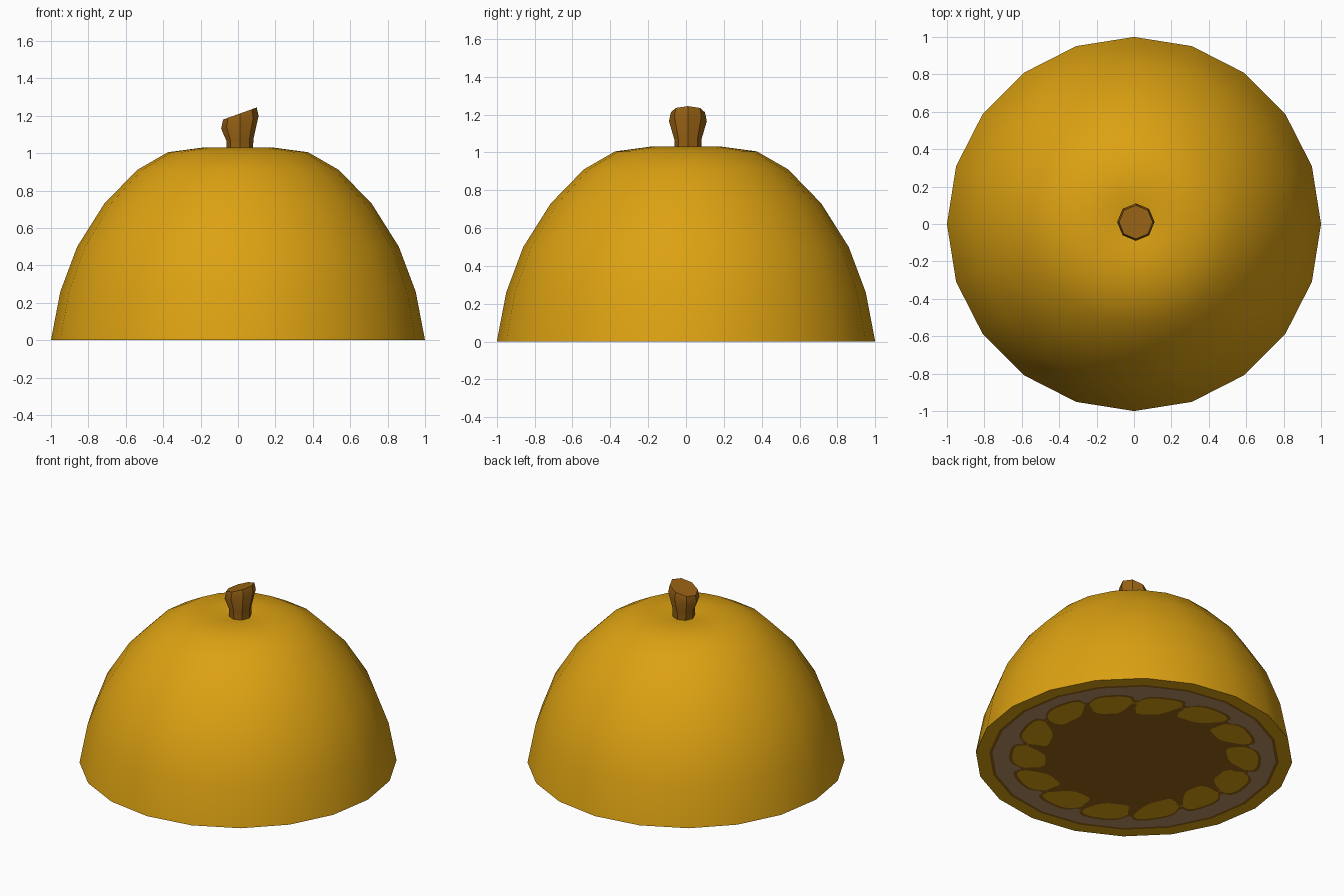
import bpy, math

if "Cube" in bpy.data.objects:
    bpy.data.objects.remove(bpy.data.objects["Cube"])


def material(name, rgb):
    m = bpy.data.materials.new(name)
    m.diffuse_color = (*rgb, 1)
    m.use_nodes = True
    m.node_tree.nodes["Principled BSDF"].inputs["Base Color"].default_value = m.diffuse_color
    return m


RIND = material("golden_rind", (0.72, 0.36, 0.006))
BROWN = material("stem_brown", (0.32, 0.125, 0.007))
FLESH = material("pale_flesh", (0.50, 0.29, 0.13))
TAU = 2 * math.pi


def loft(name, loops, mats, strip_mats=None, cap=None, smooth=None):
    """Join equal-length closed loops into strips, optionally capping the last."""
    n = len(loops[0])
    verts = [p for loop in loops for p in loop]
    faces, idx = [], []
    for j in range(len(loops) - 1):
        for i in range(n):
            k = (i + 1) % n
            faces.append((j*n + i, j*n + k, (j+1)*n + k, (j+1)*n + i))
            idx.append(strip_mats[j] if strip_mats else 0)
    if cap is not None:
        base = (len(loops) - 1) * n
        verts.append(cap)
        for i in range(n):
            faces.append((base + i, base + (i + 1) % n, len(verts) - 1))
            idx.append(strip_mats[-1] if strip_mats else 0)
    me = bpy.data.meshes.new(name)
    me.from_pydata(verts, [], faces)
    for m in mats:
        me.materials.append(m)
    for p, i in zip(me.polygons, idx):
        p.material_index = i
    ob = bpy.data.objects.new(name, me)
    bpy.context.collection.objects.link(ob)
    if smooth:
        bpy.ops.object.select_all(action='DESELECT')
        ob.select_set(True)
        bpy.context.view_layer.objects.active = ob
        bpy.ops.object.shade_smooth_by_angle(angle=math.radians(smooth))
    return ob


def ring(r, z, n, cx=0, cy=0, slope=0):
    return [(cx + r*math.cos(TAU*i/n), cy + r*math.sin(TAU*i/n),
             z + slope*r*math.cos(TAU*i/n)) for i in range(n)]


# Outer dome with a dimpled crown
profile = [(1, 0), (0.95, 0.26), (0.86, 0.5), (0.715, 0.73), (0.54, 0.91),
           (0.375, 1.005), (0.19, 1.03), (0.09, 1.015)]
loft("fruit_dome", [ring(r, z, 20) for r, z in profile], [RIND],
     cap=(0, 0, 1.01), smooth=50)

# Slanted eight-sided stem
stem = [(0.07, 0.99, 0), (0.072, 1.07, 0.05), (0.1, 1.165, 0.35), (0.09, 1.212, 0.36)]
loft("stem", [ring(r, z, 8, 0.01, 0.01, s) for r, z, s in stem], [BROWN],
     cap=(0.01, 0.01, 1.212), smooth=40)

# Cut face: rind ring, brown line, pale flesh, seed lobes, brown middle
LOBES, N = 14, 280


def edge(t):
    """Radius of the 20-sided outline at angle t."""
    a = TAU / 20
    return math.cos(a/2) / math.cos(t % a - a/2)


def lobe(t):
    """0 in the gaps between lobes, 1 in the middle of one."""
    u = abs(math.sin(LOBES * t / 2))
    return math.sqrt(max(0, 1 - ((1 - u) / 0.8) ** 2)) if u > 0.2 else 0


def wobble(t):
    return 0.02 * math.sin(3*t + 1) + 0.015 * math.sin(5*t)


def cut_loop(fn, twist=0):
    pts = []
    for i in range(N):
        t = -TAU * i / N          # clockwise so the face looks down
        r = fn(t)
        a = t + twist * (r - 0.72)
        pts.append((r*math.cos(a), r*math.sin(a), 0))
    return pts


loops = [
    cut_loop(edge),
    cut_loop(lambda t: 0.915 * edge(t)),
    cut_loop(lambda t: 0.895 * edge(t)),
    cut_loop(lambda t: 0.735 + 0.06*lobe(t) + wobble(t)*0.6, 0.6),
    cut_loop(lambda t: 0.705 + 0.07*lobe(t) + wobble(t)*0.6, 0.6),
    cut_loop(lambda t: 0.704 - 0.13*lobe(t) + wobble(t), 0.6),
]
loft("cut_face", loops, [RIND, BROWN, FLESH], strip_mats=[0, 1, 2, 1, 0, 1],
     cap=(0, 0, 0))
